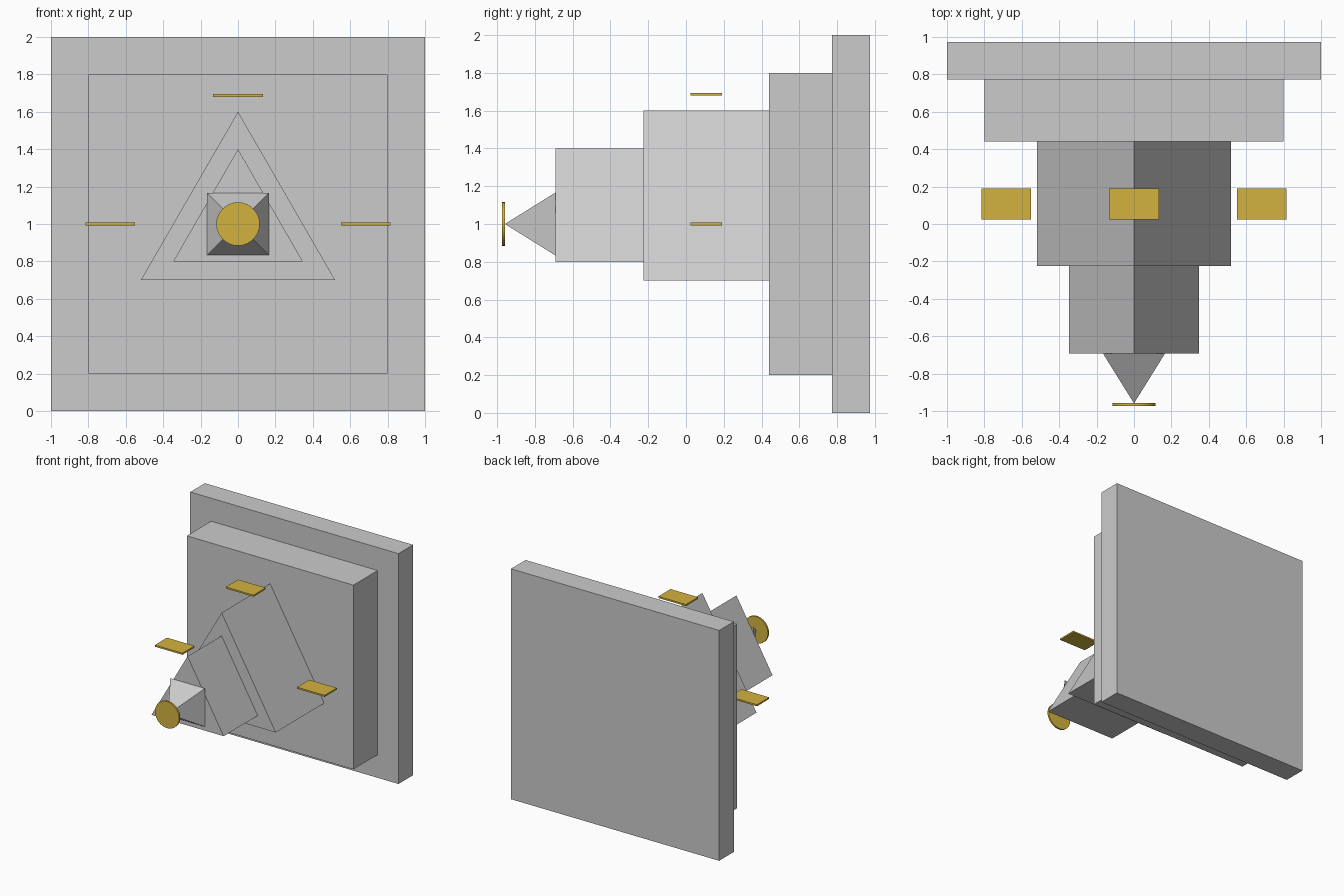
import bpy, bmesh
from math import sin, cos, tau

if "Cube" in bpy.data.objects:
    bpy.data.objects.remove(bpy.data.objects["Cube"])

CZ = 1.0  # height of the shared axis


def make(name, bm, mat=None):
    bmesh.ops.recalc_face_normals(bm, faces=bm.faces)
    mesh = bpy.data.meshes.new(name)
    bm.to_mesh(mesh)
    bm.free()
    obj = bpy.data.objects.new(name, mesh)
    bpy.context.collection.objects.link(obj)
    if mat:
        mesh.materials.append(mat)
    return obj


def prism(name, sides, radius, y0, y1, turn=0.0, mat=None):
    """Regular polygon with a corner at the top (plus turn), extruded along y."""
    bm = bmesh.new()
    ring = [bm.verts.new((radius * sin(tau * i / sides + turn), y0,
                          CZ + radius * cos(tau * i / sides + turn)))
            for i in range(sides)]
    face = bm.faces.new(ring)
    new = bmesh.ops.extrude_face_region(bm, geom=[face], use_keep_orig=True)["geom"]
    moved = [v for v in new if isinstance(v, bmesh.types.BMVert)]
    bmesh.ops.translate(bm, verts=moved, vec=(0, y1 - y0, 0))
    return make(name, bm, mat)


def box(name, center, size, mat=None):
    bm = bmesh.new()
    bmesh.ops.create_cube(bm, size=1)
    for v in bm.verts:
        v.co = [c + p * s for c, p, s in zip(center, v.co, size)]
    return make(name, bm, mat)


gold = bpy.data.materials.new("gold")
gold.diffuse_color = (0.65, 0.45, 0.05, 1)
gold.use_nodes = True
gold.node_tree.nodes["Principled BSDF"].inputs["Base Color"].default_value = gold.diffuse_color

# Stepped square back plates
box("back_plate", (0, 0.873, CZ), (2, 0.2, 2))
box("front_plate", (0, 0.607, CZ), (1.6, 0.333, 1.6))

# Stepped triangular blocks
prism("large_triangle_block", 3, 0.6, 0.44, -0.225)
prism("small_triangle_block", 3, 0.4, -0.225, -0.692)

# Forward-pointing pyramid tip
bm = bmesh.new()
h = 0.166
base = [bm.verts.new((x, -0.692, CZ + z)) for x, z in ((-h, -h), (h, -h), (h, h), (-h, h))]
tip = bm.verts.new((0, -0.959, CZ))
bm.faces.new(base)
for i in range(4):
    bm.faces.new((base[i], base[(i + 1) % 4], tip))
make("pyramid_tip", bm)

# Gold disc at the tip
disc = prism("tip_disc", 32, 0.116, -0.973, -0.958, mat=gold)
for p in disc.data.polygons:
    p.use_smooth = len(p.vertices) == 4
for e in disc.data.edges:
    ys = [disc.data.vertices[i].co.y for i in e.vertices]
    e.use_edge_sharp = abs(ys[0] - ys[1]) < 1e-5

# Floating gold pads
for name, x, z in (("left_pad", -0.683, CZ), ("right_pad", 0.683, CZ), ("top_pad", 0, 1.687)):
    box(name, (x, 0.107, z), (0.265, 0.167, 0.014), gold)
